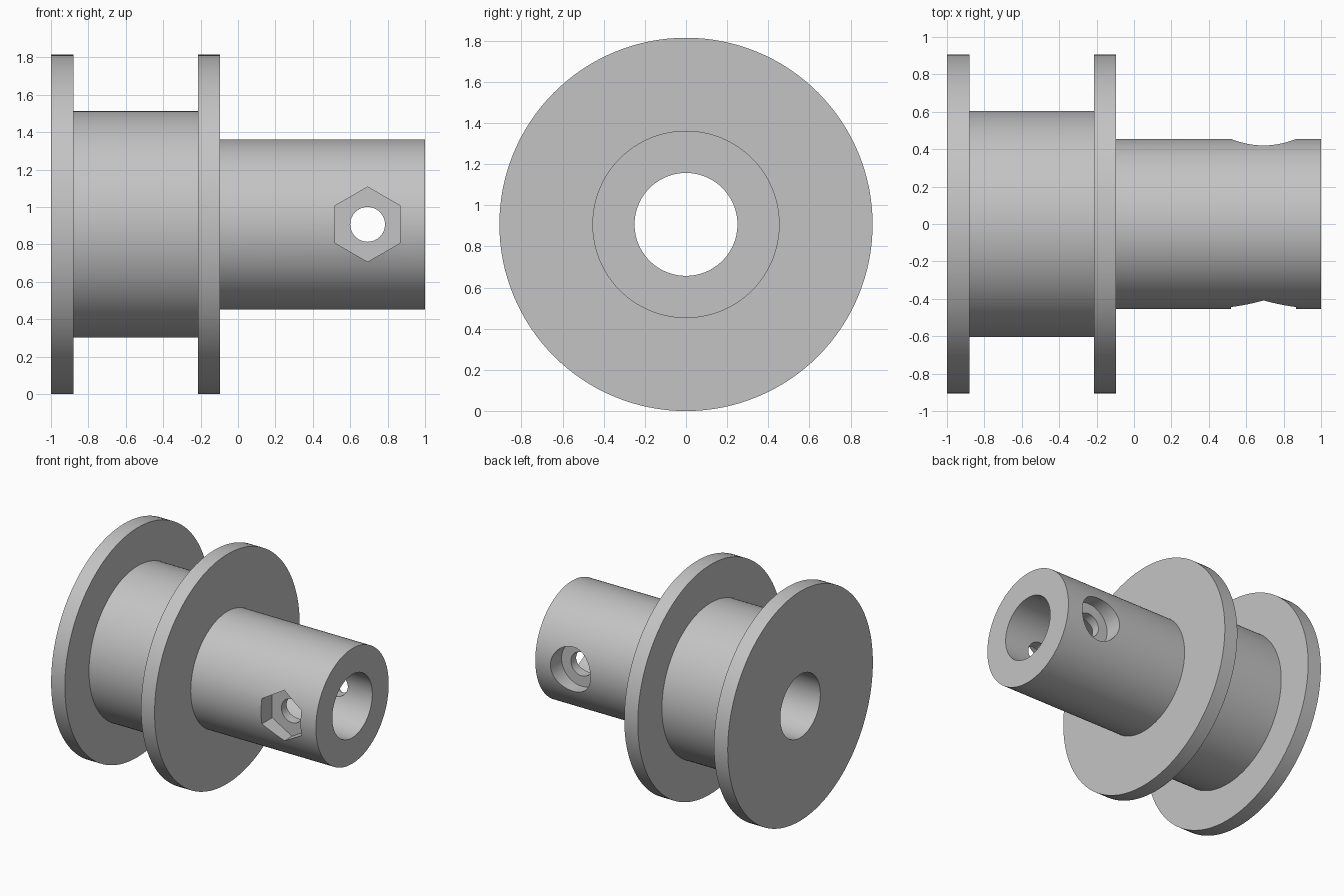
import bpy, bmesh
from math import radians
from mathutils import Matrix, Vector

cube = bpy.data.objects.get("Cube")
if cube:
    bpy.data.objects.remove(cube)

AXIS_Z = 0.907      # height of the spool's axis
BORE = 0.25
BOLT_X = 0.693      # position of the cross bolt

grey = bpy.data.materials.new("light grey")
grey.use_nodes = True
colour = (0.55, 0.55, 0.55, 1)
grey.diffuse_color = colour
grey.node_tree.nodes["Principled BSDF"].inputs["Base Color"].default_value = colour


def make_object(name, bm):
    bmesh.ops.recalc_face_normals(bm, faces=bm.faces)
    mesh = bpy.data.meshes.new(name)
    bm.to_mesh(mesh)
    bm.free()
    mesh.materials.append(grey)
    obj = bpy.data.objects.new(name, mesh)
    bpy.context.collection.objects.link(obj)
    return obj


def bolt_cutter(name, radius, sides, y0, y1):
    """Prism along y, centred on the cross bolt, with a corner at the top."""
    bm = bmesh.new()
    place = (Matrix.Translation((BOLT_X, (y0 + y1) / 2, AXIS_Z))
             @ Matrix.Rotation(radians(90), 4, "X"))
    bmesh.ops.create_cone(bm, cap_ends=True, segments=sides, radius1=radius,
                          radius2=radius, depth=y1 - y0, matrix=place)
    obj = make_object(name, bm)
    obj.hide_render = True
    return obj


# Spool body: closed profile (x, radius) turned around the x axis
profile = [(-1, BORE), (-1, 0.907), (-0.88, 0.907), (-0.88, 0.605),
           (-0.213, 0.605), (-0.213, 0.907), (-0.095, 0.907),
           (-0.095, 0.455), (1, 0.455), (1, BORE)]
bm = bmesh.new()
verts = [bm.verts.new((x, 0, AXIS_Z + r)) for x, r in profile]
edges = [bm.edges.new((v, verts[i - 1])) for i, v in enumerate(verts)]
bmesh.ops.spin(bm, geom=verts + edges, cent=(0, 0, AXIS_Z), axis=Vector((1, 0, 0)),
               angle=radians(360), steps=128, use_merge=True)
bmesh.ops.remove_doubles(bm, verts=bm.verts, dist=0.0001)
spool = make_object("spool_body", bm)

# Cross bolt hole, hexagonal nut pocket in front, round head pocket behind
cutters = [bolt_cutter("bolt_hole_cutter", 0.093, 48, -0.7, 0.7),
           bolt_cutter("nut_pocket_cutter", 0.2, 6, -0.7, -0.315),
           bolt_cutter("head_pocket_cutter", 0.175, 64, 0.315, 0.7)]
bpy.ops.object.select_all(action="DESELECT")
spool.select_set(True)
bpy.context.view_layer.objects.active = spool
for cutter in cutters:
    cut = spool.modifiers.new(cutter.name, "BOOLEAN")
    cut.operation = "DIFFERENCE"
    cut.solver = "EXACT"
    cut.object = cutter
    bpy.ops.object.modifier_apply(modifier=cut.name)
for cutter in cutters:
    bpy.data.objects.remove(cutter)

bpy.ops.object.shade_smooth_by_angle(angle=radians(30))
